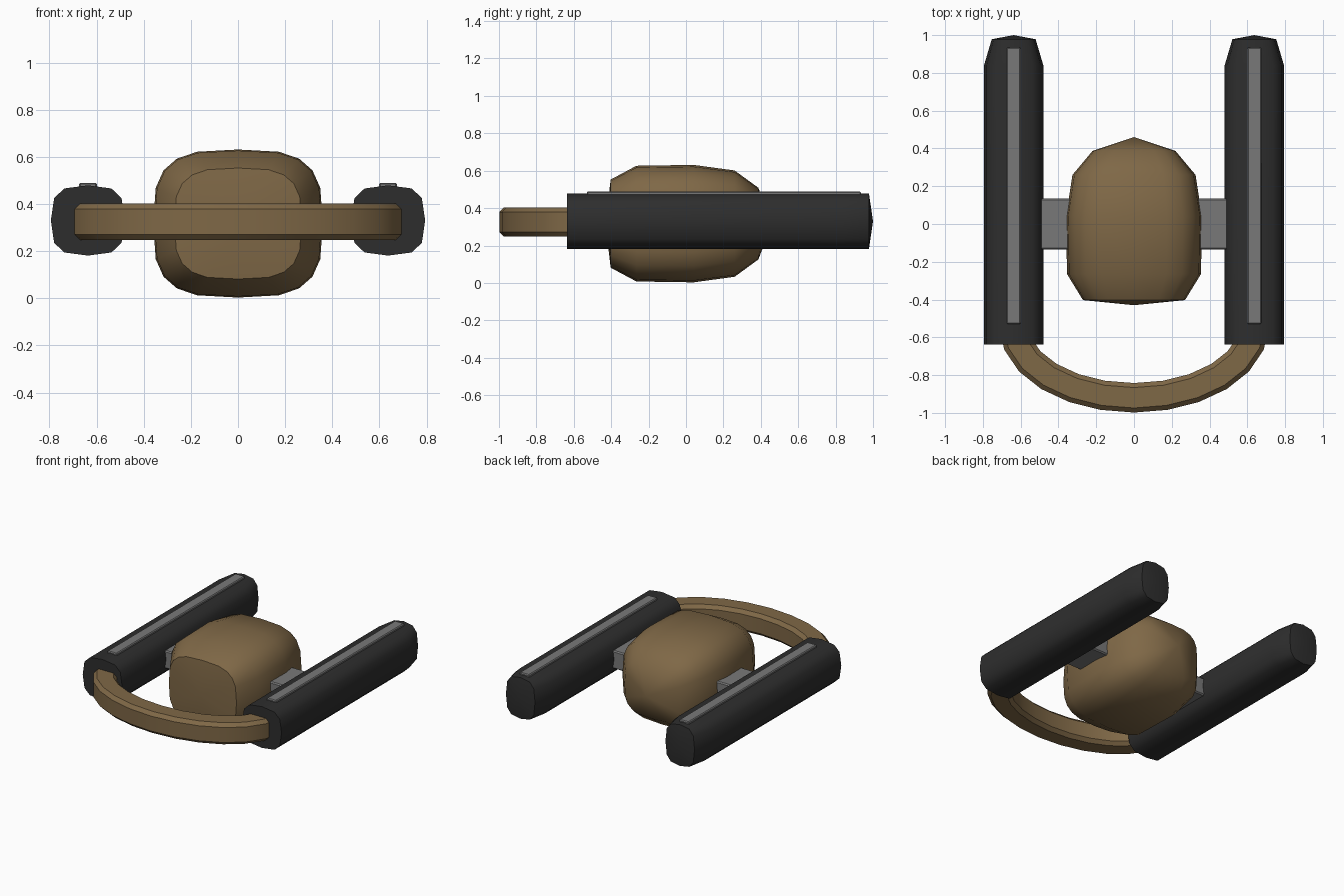
import bpy, bmesh, math
from mathutils import Vector

if "Cube" in bpy.data.objects:
    bpy.data.objects.remove(bpy.data.objects["Cube"])


def material(name, rgb):
    m = bpy.data.materials.new(name)
    m.diffuse_color = (*rgb, 1)
    m.use_nodes = True
    m.node_tree.nodes["Principled BSDF"].inputs["Base Color"].default_value = m.diffuse_color
    return m


BROWN = material("brown hull", (0.212, 0.138, 0.062))
DARK = material("charcoal", (0.027, 0.027, 0.027))
GREY = material("mid grey", (0.19, 0.19, 0.19))


def finish(bm, name, mat, angle=40):
    bmesh.ops.recalc_face_normals(bm, faces=bm.faces)
    me = bpy.data.meshes.new(name)
    bm.to_mesh(me)
    bm.free()
    me.materials.append(mat)
    ob = bpy.data.objects.new(name, me)
    bpy.context.collection.objects.link(ob)
    bpy.ops.object.select_all(action='DESELECT')
    bpy.context.view_layer.objects.active = ob
    ob.select_set(True)
    bpy.ops.object.shade_smooth_by_angle(angle=math.radians(angle))
    return ob


def squircle(a, b, n, e):
    """Rounded-box outline with n points."""
    def p(v):
        return math.copysign(abs(v) ** e, v) if abs(v) > 1e-6 else 0.0
    return [(a * p(math.cos(t)), b * p(math.sin(t)))
            for t in (2 * math.pi * i / n for i in range(n))]


def loft(name, rings, tips, mat, angle=40):
    """Skin a list of point rings; each end closes on its tip point."""
    bm = bmesh.new()
    loops = [[bm.verts.new(p) for p in r] for r in rings]
    n = len(loops[0])
    for l0, l1 in zip(loops, loops[1:]):
        for i in range(n):
            j = (i + 1) % n
            bm.faces.new((l0[i], l0[j], l1[j], l1[i]))
    for loop, tip in zip((loops[0], loops[-1]), tips):
        t = bm.verts.new(tip)
        for i in range(n):
            bm.faces.new((loop[i], loop[(i + 1) % n], t))
    return finish(bm, name, mat, angle)


def box(name, lo, hi, mat, bevel):
    bm = bmesh.new()
    bmesh.ops.create_cube(bm, size=1)
    for v in bm.verts:
        v.co = [(l + h) / 2 + c * (h - l) for l, h, c in zip(lo, hi, v.co)]
    bmesh.ops.bevel(bm, geom=bm.edges[:], offset=bevel, segments=1,
                    affect='EDGES', profile=0.5)
    return finish(bm, name, mat, 30)


# central pod: (y, scale) stations
ZC = 0.317
sec = squircle(0.36, 0.314, 20, 0.62)
stations = [(-0.403, 0.75), (-0.265, 0.985), (0.04, 1.0), (0.26, 0.905), (0.387, 0.61)]
loft("pod", [[(x * s, y, ZC + z * s) for x, z in sec] for y, s in stations],
     [(0, -0.43, ZC), (0, 0.46, ZC)], BROWN, 42)

# cross strut joining the pod to the side booms
box("cross_strut", (-0.52, -0.135, 0.26), (0.52, 0.135, 0.39), GREY, 0.008)

# side booms with a narrowing rear end, and a grey strip along each top
XB, ZB = 0.637, 0.33
bsec = squircle(0.157, 0.149, 12, 0.65)
for side, sx in (("left", -1), ("right", 1)):
    cx = sx * XB
    loft(side + "_boom",
         [[(cx + x * w, y, ZB + z) for x, z in bsec]
          for y, w in ((-0.637, 1), (0.84, 1), (0.978, 0.74))],
         [(cx, -0.637, ZB), (cx, 1.0, ZB)], DARK)
    box(side + "_strip", (cx - 0.038, -0.53, 0.455), (cx + 0.038, 0.935, 0.49), GREY, 0.006)

# curved front bar: chamfered section swept on a half ellipse
h, c = 0.078, 0.024
bar = [(h, c - h), (h, h - c), (h - c, h), (c - h, h),
       (-h, h - c), (-h, c - h), (c - h, -h), (h - c, -h)]
rings, centres = [], []
A, B, Y0, ZR = 0.637, 0.385, -0.535, 0.325
for i in range(13):
    t = math.pi * (1 + i / 12)
    mid = Vector((A * math.cos(t), Y0 + B * math.sin(t), ZR))
    out = Vector((math.cos(t) / A, math.sin(t) / B, 0)).normalized()
    rings.append([mid + out * u + Vector((0, 0, v)) for u, v in bar])
    centres.append(mid)
loft("front_bar", rings, [centres[0], centres[-1]], BROWN, 30)
